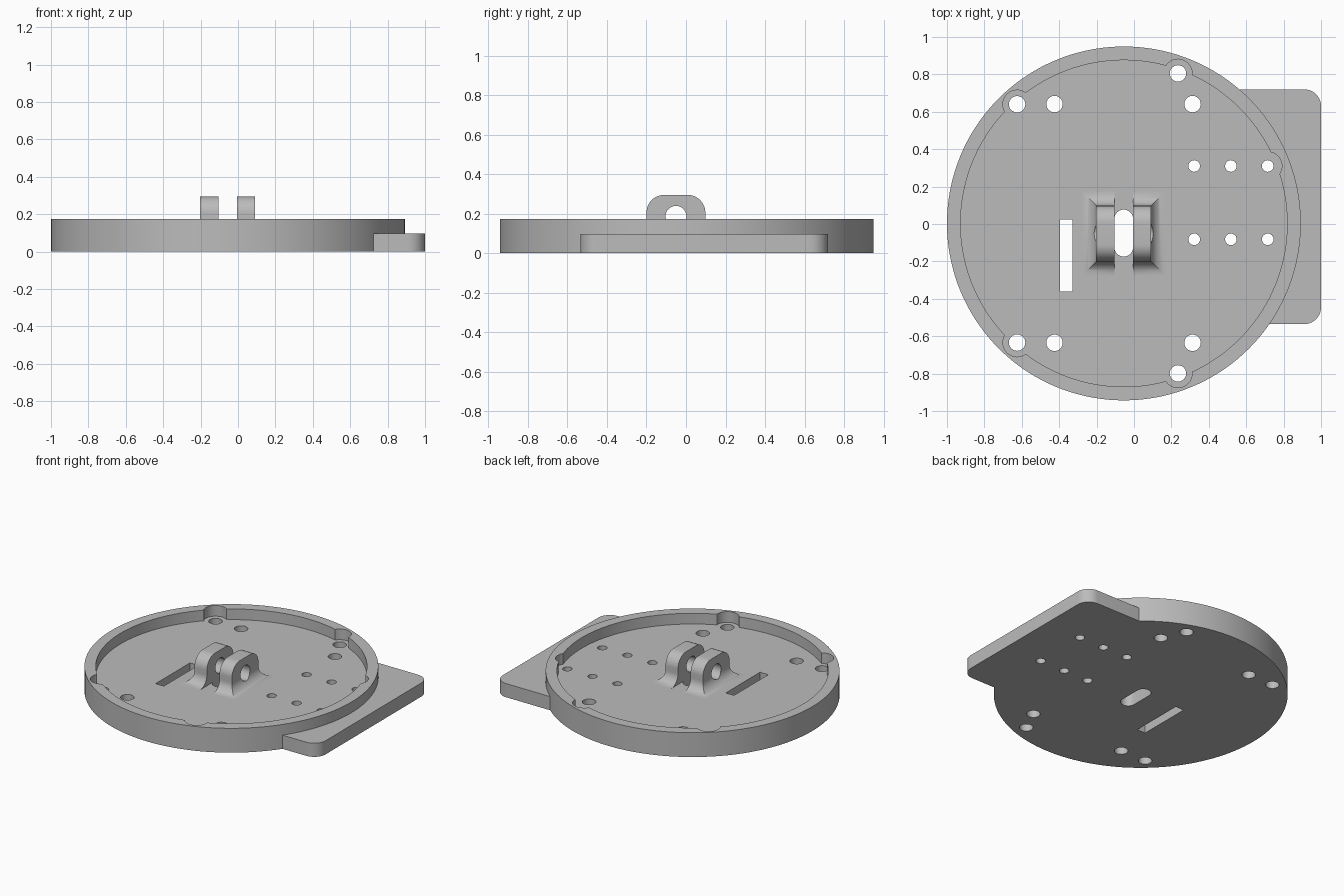
import bpy, bmesh
from math import cos, sin, pi, sqrt, radians
from mathutils import Matrix

if "Cube" in bpy.data.objects:
    bpy.data.objects.remove(bpy.data.objects["Cube"], do_unlink=True)

RIM, FLOOR, TOP = 0.173, 0.097, 0.295
CX, CY = -0.054, 0.003

grey = bpy.data.materials.new("plain grey")
grey.use_nodes = True
COLOUR = (0.5, 0.5, 0.5, 1)
grey.diffuse_color = COLOUR
grey.node_tree.nodes["Principled BSDF"].inputs["Base Color"].default_value = COLOUR


def loft(name, rings):
    """Closed solid through matching rings of points."""
    bm = bmesh.new()
    loops = [[bm.verts.new(p) for p in ring] for ring in rings]
    n = len(loops[0])
    for a, b in zip(loops, loops[1:]):
        for i in range(n):
            j = (i + 1) % n
            bm.faces.new((a[i], a[j], b[j], b[i]))
    bm.faces.new(loops[0][::-1])
    bm.faces.new(loops[-1])
    bmesh.ops.recalc_face_normals(bm, faces=bm.faces)
    mesh = bpy.data.meshes.new(name)
    bm.to_mesh(mesh)
    bm.free()
    mesh.materials.append(grey)
    obj = bpy.data.objects.new(name, mesh)
    bpy.context.collection.objects.link(obj)
    return obj


def prism(name, outline, z0, z1):
    return loft(name, [[(x, y, z) for x, y in outline] for z in (z0, z1)])


def circle(x, y, r, n=32):
    return [(x + r * cos(2 * pi * i / n), y + r * sin(2 * pi * i / n)) for i in range(n)]


def rounded_rect(x0, x1, y0, y1, r=0, n=10):
    if r == 0:
        return [(x0, y0), (x1, y0), (x1, y1), (x0, y1)]
    pts = []
    corners = ((x1 - r, y1 - r), (x0 + r, y1 - r), (x0 + r, y0 + r), (x1 - r, y0 + r))
    for k, (x, y) in enumerate(corners):
        for i in range(n + 1):
            a = pi / 2 * (k + i / n)
            pts.append((x + r * cos(a), y + r * sin(a)))
    return pts


def boolean(obj, tool, operation="DIFFERENCE"):
    bpy.context.view_layer.objects.active = obj
    mod = obj.modifiers.new("cut", "BOOLEAN")
    mod.operation, mod.solver, mod.object = operation, "EXACT", tool
    bpy.ops.object.modifier_apply(modifier=mod.name)
    bpy.data.objects.remove(tool, do_unlink=True)


def smooth(obj):
    bpy.ops.object.select_all(action="DESELECT")
    obj.select_set(True)
    bpy.context.view_layer.objects.active = obj
    bpy.ops.object.shade_smooth_by_angle(angle=radians(30))


# Round tray with the side plate fused on
base = prism("round_base", circle(CX, CY, 0.946, 144), 0, RIM)
boolean(base, prism("side_plate", rounded_rect(0.4, 1, -0.535, 0.72, 0.09), 0, FLOOR), "UNION")

# Shallow recess and the pockets that widen it around the outer holes
boolean(base, prism("recess", circle(CX, CY, 0.873, 144), FLOOR, 0.4))
outer_holes = [(x, CY + s * y) for x, y in ((0.235, 0.802), (-0.625, 0.637)) for s in (-1, 1)]
small_holes = [(x, y) for x in (0.322, 0.518, 0.715) for y in (0.31, -0.082)]
for x, y in outer_holes + small_holes[4:5]:
    boolean(base, prism("pocket", circle(x, y, 0.076), FLOOR, 0.4))

# Through holes
inner_holes = [(x, CY + s * 0.638) for x in (-0.425, 0.313) for s in (-1, 1)]
for holes, r in ((outer_holes + inner_holes, 0.044), (small_holes, 0.031)):
    for x, y in holes:
        boolean(base, prism("hole", circle(x, y, r, 24), -0.1, 0.4))
boolean(base, prism("strap_slot", rounded_rect(-0.395, -0.33, -0.36, 0.025), -0.1, 0.4))
boolean(base, prism("long_hole", rounded_rect(-0.105, -0.005, -0.174, 0.077, 0.0499), -0.1, 0.4))
smooth(base)

# Pair of hinge lugs: flared foot, straight sides, rounded top
LY, HALF, FLARE, ROUND = -0.051, 0.149, 0.075, 0.09
profile = [(FLOOR - 0.03, HALF + FLARE, FLARE)]
for i in range(13):
    a = pi / 2 * i / 12
    d = FLARE * (1 - sin(a))
    profile.append((FLOOR + FLARE * (1 - cos(a)), HALF + d, d))
for i in range(13):
    a = pi / 2 * i / 12
    profile.append((TOP - ROUND * (1 - sin(a)), HALF - ROUND * (1 - cos(a)), 0))

for side, name in ((-1, "right_lug"), (1, "left_lug")):
    rings = []
    for z, h, d in profile:
        inner, outer = -0.055 + side * 0.05, -0.055 + side * (0.147 + d)
        rings.append([(inner, LY - h, z), (outer, LY - h, z), (outer, LY + h, z), (inner, LY + h, z)])
    lug = loft(name, rings)
    pin = prism("pin_hole", circle(0, 0, 0.053), -0.5, 0.5)
    pin.data.transform(Matrix.Translation((0, LY, 0.186)) @ Matrix.Rotation(pi / 2, 4, "Y"))
    boolean(lug, pin)
    smooth(lug)
